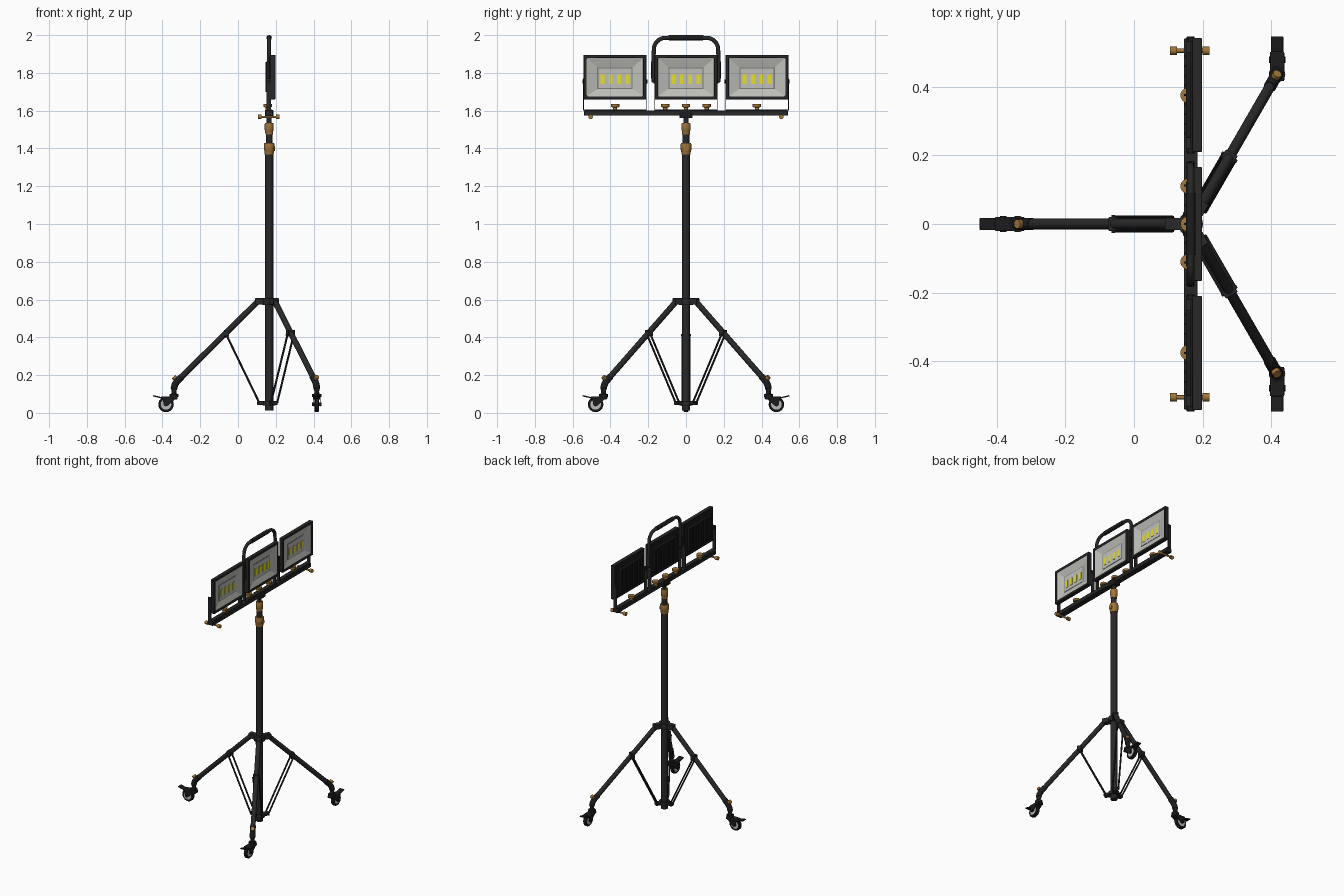
import bpy, bmesh, math
from mathutils import Vector, Matrix

if "Cube" in bpy.data.objects:
    bpy.data.objects.remove(bpy.data.objects["Cube"])

MX = 0.165  # mast position along x


def material(name, rgb):
    m = bpy.data.materials.new(name)
    m.diffuse_color = (*rgb, 1)
    m.use_nodes = True
    m.node_tree.nodes["Principled BSDF"].inputs["Base Color"].default_value = m.diffuse_color
    return m


BLACK = material("black paint", (0.021, 0.021, 0.022))
DARK = material("black plastic", (0.012, 0.012, 0.013))
ORANGE = material("amber plastic", (0.36, 0.18, 0.04))
GREY = material("reflector grey", (0.52, 0.52, 0.49))
EDGE = material("panel edge grey", (0.2, 0.2, 0.19))
YELLOW = material("led yellow", (0.8, 0.75, 0.02))
STEEL = material("steel", (0.5, 0.5, 0.5))
WORLD = Matrix.Translation((MX, 0, 0))


def finish(name, bm, mat, frame, bevel=0, smooth=True):
    bmesh.ops.recalc_face_normals(bm, faces=bm.faces)
    me = bpy.data.meshes.new(name)
    bm.to_mesh(me)
    bm.free()
    ob = bpy.data.objects.new(name, me)
    bpy.context.collection.objects.link(ob)
    ob.matrix_world = frame
    me.materials.append(mat)
    if bevel:
        b = ob.modifiers.new("bevel", 'BEVEL')
        b.width, b.segments = bevel, 2
    if smooth:
        bpy.ops.object.select_all(action='DESELECT')
        ob.select_set(True)
        bpy.context.view_layer.objects.active = ob
        bpy.ops.object.shade_smooth_by_angle(angle=math.radians(35))
    return ob


def box(name, lo, hi, mat=BLACK, frame=WORLD, bevel=0):
    bm = bmesh.new()
    lo, hi = Vector(lo), Vector(hi)
    bmesh.ops.create_cube(bm, size=1, matrix=Matrix.Translation((lo + hi) / 2)
                          @ Matrix.Diagonal((*(hi - lo), 1)))
    return finish(name, bm, mat, frame, bevel, smooth=bevel > 0)


def rod(name, a, b, r, mat=BLACK, frame=WORLD, sides=20, r2=None):
    bm = bmesh.new()
    a, b = Vector(a), Vector(b)
    m = Matrix.Translation((a + b) / 2) @ (b - a).to_track_quat('Z', 'Y').to_matrix().to_4x4()
    bmesh.ops.create_cone(bm, cap_ends=True, segments=sides, radius1=r,
                          radius2=r if r2 is None else r2, depth=(b - a).length, matrix=m)
    return finish(name, bm, mat, frame)


def lathe(name, profile, mat, frame, sides=24):
    """Spin (radius, height) points around local z."""
    bm = bmesh.new()
    vs = [bm.verts.new((r, 0, z)) for r, z in profile]
    es = [bm.edges.new(p) for p in zip(vs, vs[1:])]
    bmesh.ops.spin(bm, geom=vs + es, axis=(0, 0, 1), cent=(0, 0, 0),
                   angle=math.tau, steps=sides)
    bmesh.ops.remove_doubles(bm, verts=bm.verts, dist=1e-5)
    return finish(name, bm, mat, frame)


def tube(name, pts, r, mat=BLACK, frame=WORLD):
    """Round tube through a list of points."""
    bm = bmesh.new()
    pts = [Vector(p) for p in pts]
    rings = []
    for i, p in enumerate(pts):
        t = (pts[min(i + 1, len(pts) - 1)] - pts[max(i - 1, 0)]).normalized()
        side = Vector((1, 0, 0)) if abs(t.x) < 0.01 else Vector((0, 1, 0))
        up = t.cross(side).normalized()
        rings.append([bm.verts.new(p + r * (math.cos(k * math.tau / 16) * side
                      + math.sin(k * math.tau / 16) * up)) for k in range(16)])
    for A, B in zip(rings, rings[1:]):
        for k in range(16):
            bm.faces.new((A[k], A[k - 1], B[k - 1], B[k]))
    bm.faces.new(rings[0])
    bm.faces.new(rings[-1])
    return finish(name, bm, mat, frame)


# Telescoping mast with clamp collars
rod("mast_outer_tube", (0, 0, 0.012), (0, 0, 1.38), 0.022)
rod("mast_middle_tube", (0, 0, 1.38), (0, 0, 1.49), 0.0175)
rod("mast_top_tube", (0, 0, 1.49), (0, 0, 1.58), 0.0135)
for nm, z, r in (("lower_clamp", 1.40, 0.028), ("upper_clamp", 1.505, 0.0235)):
    lathe(nm, [(0, -0.032), (r * .85, -0.032), (r * .92, -0.012), (r, -0.008), (r, 0.024),
               (r * .92, 0.03), (0, 0.03)], ORANGE, WORLD @ Matrix.Translation((0, 0, z)))
rod("clamp_knob", (0.02, 0, 1.40), (0.03, 0, 1.40), 0.014, ORANGE)
lathe("leg_hub", [(0, 0.572), (0.036, 0.572), (0.036, 0.608), (0, 0.608)], BLACK, WORLD)
lathe("brace_collar", [(0, 0.04), (0.034, 0.04), (0.034, 0.064), (0, 0.064)], BLACK, WORLD)


# Three legs, each built pointing along local +x
def leg(angle, cast_angle):
    f = WORLD @ Matrix.Rotation(math.radians(angle), 4, 'Z')
    box("hub_lug", (0.02, -0.018, 0.573), (0.075, 0.018, 0.607), BLACK, f, 0.003)
    rod("leg_tube", (0.06, 0, 0.59), (0.475, 0, 0.18), 0.0155, BLACK, f)
    tube("leg_elbow", [(0.462, 0, 0.193), (0.487, 0, 0.168), (0.499, 0, 0.15),
                       (0.504, 0, 0.13), (0.504, 0, 0.095)], 0.018, DARK, f)
    rod("leg_lock_stem", (0.485, 0, 0.17), (0.502, 0, 0.187), 0.006, ORANGE, f)
    rod("leg_lock_knob", (0.496, 0, 0.182), (0.506, 0, 0.192), 0.013, ORANGE, f)
    # paired folding braces
    box("brace_bracket", (0.212, -0.02, 0.405), (0.24, 0.02, 0.44), BLACK, f, 0.003)
    rod("brace_pin", (0.225, -0.026, 0.412), (0.225, 0.026, 0.412), 0.005, BLACK, f, 12)
    box("brace_lug", (0.03, -0.016, 0.043), (0.064, 0.016, 0.062), BLACK, f, 0.002)
    for s in (-1, 1):
        rod("brace_strut", (0.226, s * 0.019, 0.412), (0.052, s * 0.019, 0.053), 0.0055, BLACK, f, 8)
    # swivel caster with brake lever
    foot = f @ Vector((0.504, 0, 0))
    c = Matrix.Translation(foot) @ Matrix.Rotation(math.radians(cast_angle), 4, 'Z')
    rod("caster_swivel", (0, 0, 0.083), (0, 0, 0.1), 0.024, DARK, c)
    box("caster_crown", (-0.02, -0.021, 0.072), (0.066, 0.021, 0.088), DARK, c, 0.004)
    lathe("caster_tyre", [(0.028, -0.012), (0.037, -0.012), (0.041, -0.008), (0.041, 0.008),
                          (0.037, 0.012), (0.028, 0.012), (0.028, -0.012)], DARK,
          c @ Matrix.Translation((0.042, 0, 0.045)) @ Matrix.Rotation(math.pi / 2, 4, 'X'))
    rod("caster_hub", (0.042, -0.011, 0.045), (0.042, 0.011, 0.045), 0.029, STEEL, c)
    rod("caster_axle", (0.042, -0.024, 0.045), (0.042, 0.024, 0.045), 0.009, DARK, c, 12)
    for s in (-1, 1):  # tapered fork cheeks
        bm = bmesh.new()
        prof = [(-0.015, 0.08), (0.06, 0.08), (0.054, 0.04), (0.042, 0.034), (0.03, 0.04)]
        face = bm.faces.new([bm.verts.new((x, s * 0.016, z)) for x, z in prof])
        ext = bmesh.ops.extrude_face_region(bm, geom=[face])
        bmesh.ops.translate(bm, vec=(0, s * 0.004, 0),
                            verts=[v for v in ext["geom"] if isinstance(v, bmesh.types.BMVert)])
        finish("caster_fork", bm, DARK, c, smooth=False)
    tilt = c @ Matrix.Translation((0.06, 0, 0.078)) @ Matrix.Rotation(math.radians(-14), 4, 'Y')
    box("brake_lever", (0, -0.018, -0.003), (0.052, 0.018, 0.004), DARK, tilt, 0.002)


leg(180, 180)
leg(60, 90)
leg(-60, -90)

# Crossbar with end knobs
box("crossbar", (-0.02, -0.54, 1.574), (0.02, 0.54, 1.6), BLACK, bevel=0.003)
box("crossbar_socket", (-0.022, -0.035, 1.56), (0.022, 0.035, 1.604), DARK, bevel=0.003)
for s in (-1, 1):
    y = s * 0.505
    rod("end_bolt", (-0.05, y, 1.567), (0.045, y, 1.567), 0.006, ORANGE, sides=12)
    rod("end_knob", (-0.06, y, 1.567), (-0.04, y, 1.567), 0.012, ORANGE)
    rod("end_knob", (0.035, y, 1.567), (0.055, y, 1.567), 0.012, ORANGE)

# Mushroom knobs along the bar
for y in (-0.375, -0.11, 0, 0.11, 0.375):
    lathe("bar_knob", [(0, 0), (0.011, 0), (0.011, 0.016), (0.022, 0.02), (0.022, 0.034), (0, 0.036)],
          ORANGE, WORLD @ Matrix.Translation((-0.008, y, 1.6)), 16)


def ring(bm, x, hy, lo, hi):
    return [bm.verts.new((x, y, z)) for y, z in ((-hy, lo), (hy, lo), (hy, hi), (-hy, hi))]


def shell(name, rings, mat, f, cap=False, bevel=0):
    """Rectangular rings (x, half width, z low, z high) skinned in order."""
    bm = bmesh.new()
    rs = [ring(bm, *r) for r in rings]
    for A, B in zip(rs, rs[1:]):
        for k in range(4):
            bm.faces.new((A[k - 1], A[k], B[k], B[k - 1]))
    if cap:
        bm.faces.new(rs[-1])
    bmesh.ops.remove_doubles(bm, verts=bm.verts, dist=1e-6)
    return finish(name, bm, mat, f, bevel, smooth=bevel > 0)


# Floodlights facing +x
def floodlight(y0):
    f = WORLD @ Matrix.Translation((0, y0, 0))
    shell("lamp_frame", [(0.005, 0.147, 1.678, 1.877), (0.005, 0.166, 1.66, 1.896),
                         (0.033, 0.166, 1.66, 1.896), (0.033, 0.150, 1.676, 1.880),
                         (0.005, 0.147, 1.678, 1.877)], BLACK, f, bevel=0.003)
    shell("reflector", [(0.029, 0.151, 1.675, 1.881), (0.014, 0.092, 1.715, 1.828)], GREY, f)
    box("led_panel_edge", (0.010, -0.094, 1.713), (0.0145, 0.094, 1.83), EDGE, f)
    box("led_panel", (0.011, -0.088, 1.719), (0.0165, 0.088, 1.824), GREY, f)
    for y in (-0.066, -0.022, 0.022, 0.066):
        box("led", (0.016, y - 0.010, 1.742), (0.019, y + 0.010, 1.792), YELLOW, f)
    # closed rear housing with cooling ribs
    box("lamp_back", (0.0, -0.158, 1.668), (0.008, 0.158, 1.888), DARK, f)
    box("lamp_housing", (-0.014, -0.125, 1.695), (0.002, 0.125, 1.862), DARK, f, 0.004)
    for k in range(9):
        y = -0.112 + k * 0.028
        box("cooling_rib", (-0.019, y - 0.003, 1.70), (-0.012, y + 0.003, 1.857), DARK, f)
    # U bracket holding the lamp to the bar
    box("bracket_base", (-0.014, -0.165, 1.6), (0.014, 0.165, 1.605), BLACK, f)
    for s in (-1, 1):
        a, b = sorted((s * 0.163, s * 0.168))
        box("bracket_arm", (-0.014, a, 1.6), (0.010, b, 1.77), BLACK, f)
        rod("bracket_bolt", (0, s * 0.155, 1.755), (0, s * 0.171, 1.755), 0.011, DARK, f, 12)


for y0 in (-0.376, 0, 0.376):
    floodlight(y0)

# Arched carrying handle with grip
arc = [(0.11 + 0.06 * math.cos(t), 1.925 + 0.06 * math.sin(t))
       for t in [i * math.pi / 16 for i in range(8)]]
half = [(0.173, 1.77), (0.173, 1.86)] + arc + [(0.09, 1.986)]
path = [(0, y, z) for y, z in half] + [(0, -y, z) for y, z in reversed(half)]
tube("handle", path, 0.011)
rod("handle_grip", (0, -0.09, 1.986), (0, 0.09, 1.986), 0.014, DARK)
for s in (-1, 1):
    box("handle_mount", (-0.012, s * 0.174 - 0.008, 1.75), (0.012, s * 0.174 + 0.008, 1.84), BLACK, bevel=0.002)
